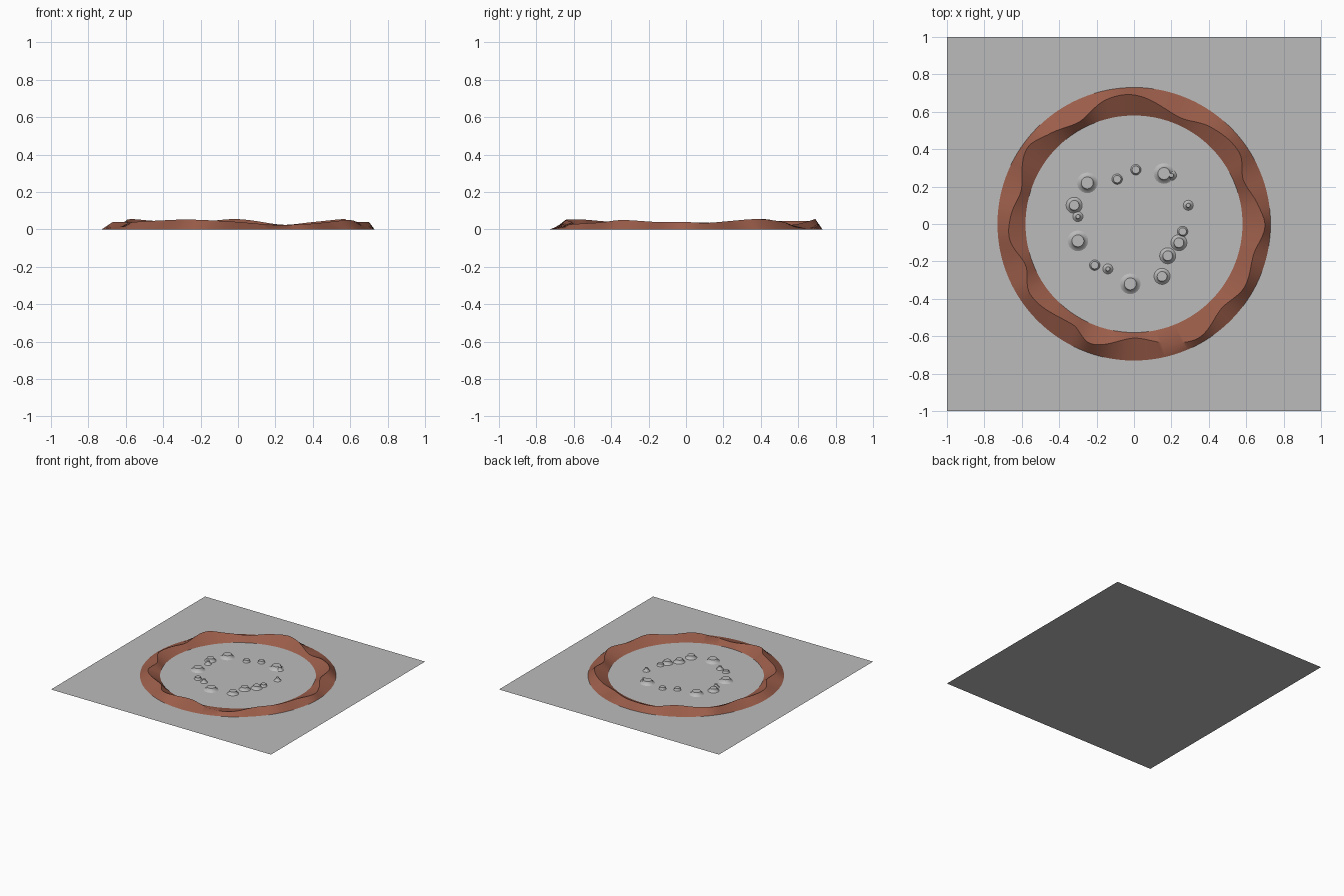
import bpy
import bmesh
from math import cos, sin, tau, radians, floor

default_cube = bpy.data.objects.get("Cube")
if default_cube:
    bpy.data.objects.remove(default_cube, do_unlink=True)


def make_material(name, rgb):
    mat = bpy.data.materials.new(name)
    mat.use_nodes = True
    colour = (*rgb, 1)
    mat.diffuse_color = colour
    mat.node_tree.nodes["Principled BSDF"].inputs["Base Color"].default_value = colour
    return mat


def finish(bm, name, mat, smooth_angle=None):
    mesh = bpy.data.meshes.new(name)
    bm.to_mesh(mesh)
    bm.free()
    mesh.materials.append(mat)
    obj = bpy.data.objects.new(name, mesh)
    bpy.context.collection.objects.link(obj)
    if smooth_angle:
        bpy.ops.object.select_all(action="DESELECT")
        obj.select_set(True)
        bpy.context.view_layer.objects.active = obj
        bpy.ops.object.shade_smooth_by_angle(angle=radians(smooth_angle))
    return obj


def skin(bm, rings, closed_across):
    """Join consecutive point rings with quads."""
    rings = [[bm.verts.new(p) for p in ring] for ring in rings]
    pairs = zip(rings, rings[1:] + rings[:1]) if closed_across else zip(rings, rings[1:])
    for a, b in pairs:
        count = len(a)
        for i in range(count - 1 if closed_across else count):
            j = (i + 1) % count
            bm.faces.new((a[i], a[j], b[j], b[i]))
    return rings


def smooth_loop(keys, angle):
    """Periodic cubic interpolation through (angle, radius, height) keys."""
    n = len(keys)

    def key(i):
        turn = floor(i / n)
        a, r, h = keys[i % n]
        return a + turn * 360, r, h

    i = 0
    while key(i + 1)[0] <= angle:
        i += 1
    p, q, s, t = (key(i + k) for k in (-1, 0, 1, 2))
    span = s[0] - q[0]
    u = (angle - q[0]) / span
    result = []
    for c in (1, 2):
        m0 = (s[c] - p[c]) / (s[0] - p[0]) * span
        m1 = (t[c] - q[c]) / (t[0] - q[0]) * span
        u2, u3 = u * u, u * u * u
        result.append((2 * u3 - 3 * u2 + 1) * q[c] + (u3 - 2 * u2 + u) * m0
                      + (3 * u2 - 2 * u3) * s[c] + (u3 - u2) * m1)
    return result


grey = make_material("stone grey", (0.5, 0.5, 0.5))
clay = make_material("clay brown", (0.33, 0.11, 0.068))

# Flat square ground sheet
bm = bmesh.new()
bmesh.ops.create_grid(bm, x_segments=1, y_segments=1, size=1)
finish(bm, "ground_sheet", grey)

# Rim wall: triangular section whose crest wanders in and out
# (degrees, crest radius in hundredths, crest height in thousandths)
crest = [(-173, 67, 40), (-159, 62, 38), (-146, 67, 40), (-121, 63, 52),
         (-110, 68, 52), (-90, 61, 40), (-72, 67, 24), (-60, 70, 28),
         (-44, 65, 38), (-30, 68, 50), (-14, 66, 40), (-1, 70, 40),
         (9, 67, 35), (22, 63, 45), (34, 68, 55), (52, 66, 40),
         (67, 62, 25), (90, 69, 55), (103, 68, 46), (118, 62, 44),
         (133, 66, 46), (145, 70, 55), (163, 63, 36), (176, 66, 38)]
steps = 240
sections = []
for k in range(steps):
    deg = crest[0][0] + k * 360 / steps
    radius, height = smooth_loop(crest, deg)
    c, s = cos(radians(deg)), sin(radians(deg))
    profile = ((0.58, 0), (radius / 100, height / 1000), (0.73, 0))
    sections.append([(r * c, r * s, z) for r, z in profile])
bm = bmesh.new()
skin(bm, sections, True)
bmesh.ops.recalc_face_normals(bm, faces=bm.faces)
if sum(f.normal.z for f in bm.faces) < 0:
    bmesh.ops.reverse_faces(bm, faces=bm.faces)
finish(bm, "crater_rim", clay, 40)

# Vents: flared mounds with flat tops, grouped by size
# size: (base radius, top radius, height)
sizes = {"large": (0.055, 0.032, 0.026), "medium": (0.043, 0.026, 0.024),
         "small": (0.028, 0.02, 0.018), "peaked": (0.027, 0.011, 0.026)}
vents = {
    "large": [(-25, 22), (16, 27), (-2, -32), (-30, -9)],
    "medium": [(-32, 10), (24, -10), (18, -17), (15, -28)],
    "small": [(-9, 24), (1, 29), (26, -4), (-21, -22)],
    "peaked": [(20, 26), (29, 10), (-14, -24), (-30, 4)],
}
sides = 24
for size, places in vents.items():
    base, top, height = sizes[size]
    profile = ((base, 0), (top + (base - top) * 0.4, height * 0.3),
               (top * 1.1, height * 0.75), (top, height))
    for number, (x, y) in enumerate(places, 1):
        bm = bmesh.new()
        rings = skin(bm, [[(x / 100 + r * cos(tau * i / sides),
                            y / 100 + r * sin(tau * i / sides), z)
                           for i in range(sides)] for r, z in profile], False)
        bm.faces.new(rings[-1])
        finish(bm, f"{size}_vent_{number}", grey, 35)
